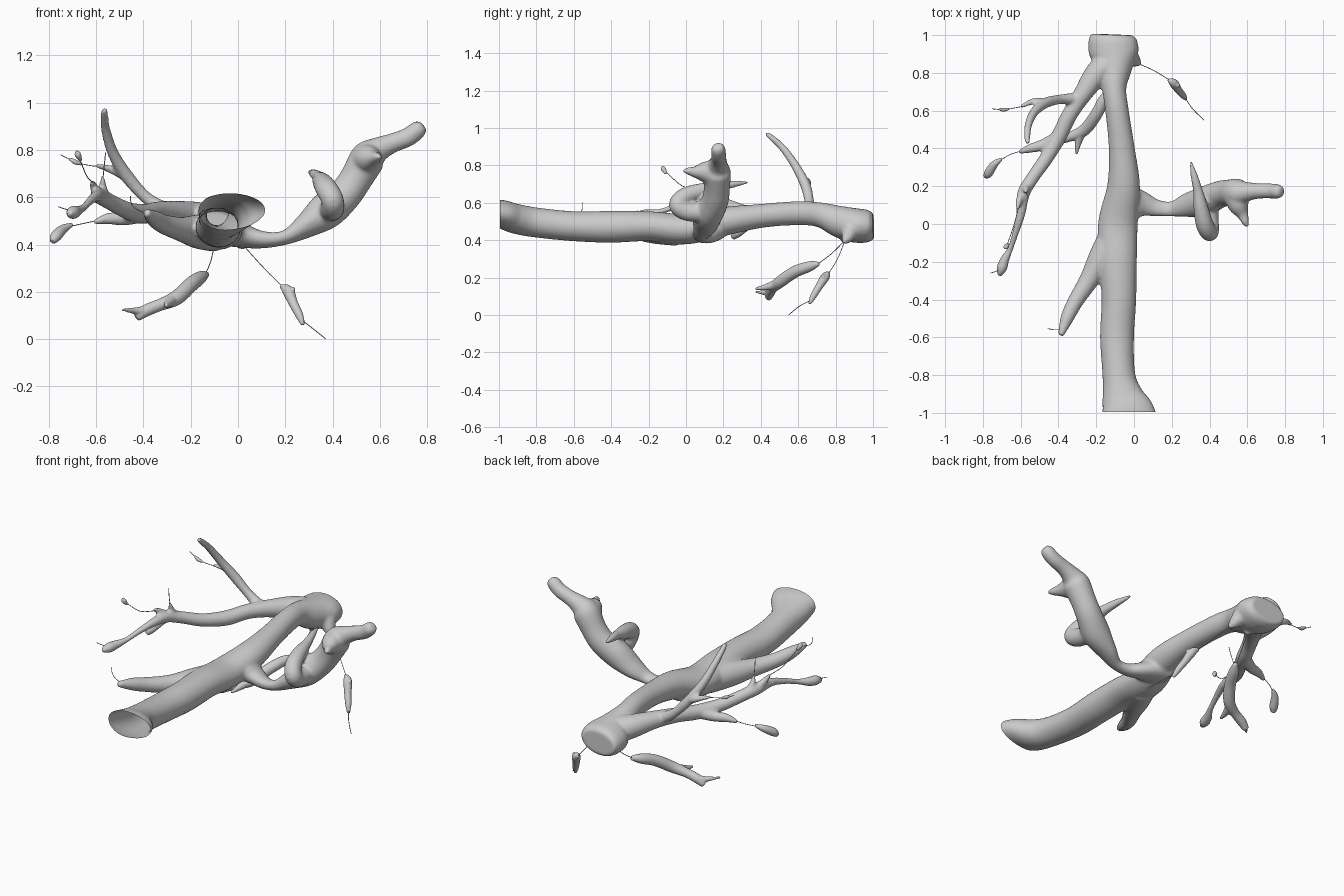
import bpy, bmesh, math
from mathutils import Vector, Quaternion

SIDES = 24


def spline(pts, steps):
    """Catmull-Rom samples through points of any dimension."""
    out = []
    n = len(pts)
    for i in range(n - 1):
        a, b, c, d = pts[max(i - 1, 0)], pts[i], pts[i + 1], pts[min(i + 2, n - 1)]
        for s in range(steps):
            t = s / steps
            out.append([0.5 * (2 * q + (r - p) * t + (2 * p - 5 * q + 4 * r - w) * t * t
                               + (3 * q - p - 3 * r + w) * t ** 3)
                        for p, q, r, w in zip(a, b, c, d)])
    out.append(list(pts[-1]))
    return out


def tube(bm, pts, sides=SIDES, steps=6):
    """Closed sweep. Each point is x, y, z, radius (, second radius)."""
    pts = [tuple(p) if len(p) == 5 else (*p, p[3]) for p in pts]
    rows = spline(pts, steps)
    pos = [Vector(r[:3]) for r in rows]
    rings, prev = [], Vector((0, 1, 0))
    rot = Quaternion()
    for i, r in enumerate(rows):
        tan = (pos[min(i + 1, len(pos) - 1)] - pos[max(i - 1, 0)]).normalized()
        rot = prev.rotation_difference(tan) @ rot
        prev = tan
        ring = []
        for k in range(sides):
            a = 2 * math.pi * k / sides
            off = Vector((max(r[3], .002) * math.cos(a), 0, max(r[4], .002) * math.sin(a)))
            ring.append(bm.verts.new(pos[i] + rot @ off))
        rings.append(ring)
    for p, q in zip(rings, rings[1:]):
        for k in range(sides):
            j = (k + 1) % sides
            bm.faces.new((p[k], p[j], q[j], q[k]))
    bm.faces.new(rings[0][::-1])
    bm.faces.new(rings[-1])


def make(name, tubes, voxel=0.0, smooth=8, **kw):
    """Object from tubes, optionally fused into one smooth skin."""
    bm = bmesh.new()
    for t in tubes:
        tube(bm, t, **kw)
    bmesh.ops.recalc_face_normals(bm, faces=bm.faces[:])
    me = bpy.data.meshes.new(name)
    bm.to_mesh(me)
    bm.free()
    ob = bpy.data.objects.new(name, me)
    bpy.context.collection.objects.link(ob)
    if voxel:
        m = ob.modifiers.new("fuse", 'REMESH')
        m.mode = 'VOXEL'
        m.voxel_size = voxel
        s = ob.modifiers.new("soften", 'SMOOTH')
        s.factor = 0.5
        s.iterations = smooth
        dg = bpy.context.evaluated_depsgraph_get()
        ob.data = bpy.data.meshes.new_from_object(ob.evaluated_get(dg))
        ob.modifiers.clear()
    ob.data.polygons.foreach_set("use_smooth", [True] * len(ob.data.polygons))
    return ob


# main trunk, flared at the front and swollen at the back
trunk = [(-.03, -1.04, .548, .16, .07), (-.037, -.985, .54, .14, .076), (-.06, -.91, .515, .11, .08),
         (-.08, -.8, .495, .087, .08), (-.09, -.6, .475, .09, .08), (-.08, -.4, .472, .092, .085),
         (-.085, -.2, .475, .1, .08), (-.085, 0, .46, .105, .082), (-.055, .2, .5, .087, .077),
         (-.065, .4, .53, .069, .064), (-.09, .6, .545, .062, .064), (-.105, .72, .535, .065, .067),
         (-.1, .82, .5, .09, .085), (-.105, .9, .48, .13, .092), (-.115, .97, .475, .128, .087),
         (-.115, 1.003, .475, .11, .068)]
# big rising branch on the right
right = [(-.08, .1, .465, .13, .07), (-.01, .11, .45, .1, .06), (.05, .105, .43, .068, .045),
         (.12, .085, .42, .046, .034), (.2, .08, .43, .042, .03), (.28, .1, .475, .065, .05),
         (.37, .12, .54, .078), (.45, .155, .61, .072), (.5, .165, .68, .07), (.55, .165, .765, .075),
         (.59, .17, .8, .055), (.65, .175, .828, .042), (.72, .175, .855, .04),
         (.765, .172, .89, .037), (.783, .17, .905, .022)]
# handle-like loop around the right branch
arch = [(.39, .1, .55, .055), (.4, .0, .555, .05), (.4, -.045, .59, .047), (.375, -.005, .635, .047),
        (.355, .08, .665, .04), (.34, .17, .685, .027), (.32, .25, .7, .02), (.3, .33, .71, .008)]
spur = [(.54, .15, .76, .068), (.555, .095, .765, .055), (.575, .05, .765, .032),
        (.59, .01, .77, .02), (.6, -.015, .77, .009)]
# short branch at front left
front_left = [(-.1, -.05, .45, .08), (-.17, -.18, .455, .072), (-.24, -.3, .465, .052),
              (-.31, -.41, .485, .042), (-.355, -.5, .51, .035), (-.387, -.59, .535, .016)]
# long branch at back left with its offshoots
left = [(-.1, .86, .49, .08), (-.19, .8, .515, .068), (-.27, .69, .535, .05),
        (-.34, .58, .54, .042), (-.4, .46, .53, .042), (-.47, .34, .545, .037),
        (-.54, .24, .58, .034), (-.585, .16, .605, .034), (-.6, .05, .605, .024),
        (-.625, -.04, .585, .018), (-.655, -.13, .555, .016), (-.685, -.19, .54, .025),
        (-.7, -.235, .535, .028), (-.715, -.275, .53, .012)]
riser = [(-.31, .66, .545, .035), (-.39, .66, .6, .026), (-.47, .64, .69, .028),
         (-.53, .59, .79, .024), (-.56, .52, .89, .02), (-.565, .45, .955, .016), (-.56, .425, .97, .01)]
fork = [(-.4, .46, .53, .035), (-.48, .42, .51, .03), (-.55, .4, .51, .024), (-.61, .38, .495, .01)]
knot = [(-.46, .64, .68, .022), (-.53, .65, .715, .018), (-.6, .62, .735, .01)]
tip_a = [(-.58, .17, .6, .028), (-.61, .12, .645, .018), (-.615, .08, .665, .01)]
tip_b = [(-.57, .2, .6, .028), (-.572, .18, .65, .016), (-.572, .165, .69, .008)]
# stubs where the hanging threads leave the trunk
stubs = [[(-.02, .88, .45, .05), (.01, .86, .41, .03), (.03, .84, .385, .01)],
         [(-.1, .88, .45, .05), (-.1, .85, .405, .025), (-.1, .84, .385, .01)]]

body = make("branching_trunk", [trunk, right, arch, spur, front_left, left, riser, fork, knot,
                                tip_a, tip_b] + stubs, voxel=.0075, smooth=10)

# open the flared front end of the trunk
bm = bmesh.new()
bm.from_mesh(body.data)
bmesh.ops.bisect_plane(bm, geom=bm.verts[:] + bm.edges[:] + bm.faces[:],
                       plane_co=(0, -.995, 0), plane_no=(0, -1, 0), clear_outer=True)
bm.to_mesh(body.data)
bm.free()

# loose pieces that hang on threads
make("hanging_branch_left", [
    [(-.13, .71, .275, .012), (-.16, .66, .26, .028), (-.2, .58, .23, .032), (-.26, .5, .175, .032),
     (-.33, .465, .145, .026), (-.39, .45, .12, .026), (-.43, .44, .09, .018)],
    [(-.28, .48, .165, .025), (-.295, .43, .15, .018), (-.305, .37, .14, .007)],
    [(-.39, .45, .12, .022), (-.44, .42, .12, .014), (-.49, .37, .125, .006)]], voxel=.006, smooth=5)
make("hanging_branch_right", [
    [(.18, .765, .225, .008), (.21, .745, .205, .024), (.235, .71, .15, .02), (.26, .68, .1, .017),
     (.275, .66, .06, .008)],
    [(.215, .74, .2, .02), (.24, .73, .215, .008)]], voxel=.005, smooth=4)
make("left_tip_pieces", [
    [(-.7, .345, .485, .008), (-.74, .315, .465, .02), (-.77, .27, .435, .024), (-.785, .25, .412, .013)],
    [(-.665, -.105, .755, .007), (-.677, -.12, .78, .014), (-.682, -.125, .797, .007)],
    [(-.66, .61, .74, .006), (-.69, .605, .75, .011), (-.715, .608, .765, .006)]], voxel=.005, smooth=3)

# thin threads
threads = [
    [(-.1, .85, .4), (-.115, .78, .33), (-.14, .7, .27)],
    [(.02, .85, .4), (.11, .81, .3), (.19, .76, .22)],
    [(.27, .67, .08), (.31, .61, .05), (.37, .55, .002)],
    [(-.61, .09, .66), (-.64, -.02, .69), (-.672, -.11, .77)],
    [(-.58, .39, .505), (-.65, .37, .49), (-.72, .33, .475)],
    [(-.58, .625, .73), (-.63, .615, .735), (-.69, .605, .75), (-.75, .61, .78)],
    [(-.37, -.56, .53), (-.42, -.56, .545), (-.45, -.555, .57), (-.455, -.555, .605)],
    [(-.572, .17, .67), (-.565, .15, .74), (-.56, .14, .79)],
    [(-.69, -.23, .54), (-.73, -.25, .55), (-.76, -.26, .56)],
]
make("threads", [[(*p, .002) for p in t] for t in threads], sides=6, steps=4)
